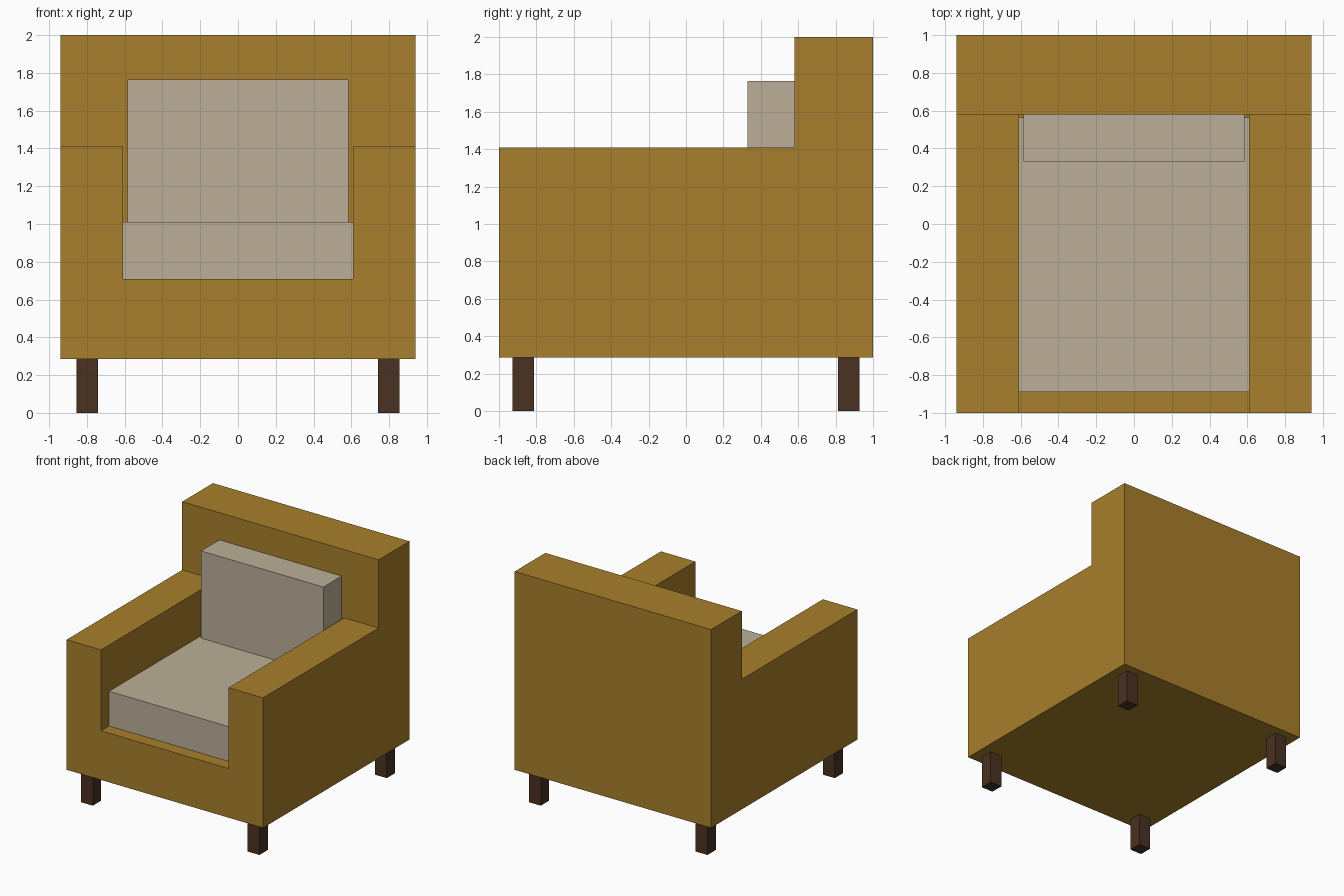
import bpy, bmesh

if "Cube" in bpy.data.objects:
    bpy.data.objects.remove(bpy.data.objects["Cube"])


def material(name, rgb):
    m = bpy.data.materials.new(name)
    m.diffuse_color = (*rgb, 1.0)
    m.use_nodes = True
    m.node_tree.nodes["Principled BSDF"].inputs["Base Color"].default_value = m.diffuse_color
    return m


gold = material("mustard fabric", (0.392, 0.212, 0.025))
cream = material("beige fabric", (0.503, 0.429, 0.314))
brown = material("dark wood", (0.067, 0.032, 0.016))


def add_object(name, bm, mat):
    bmesh.ops.recalc_face_normals(bm, faces=bm.faces)
    mesh = bpy.data.meshes.new(name)
    bm.to_mesh(mesh)
    bm.free()
    mesh.materials.append(mat)
    obj = bpy.data.objects.new(name, mesh)
    bpy.context.collection.objects.link(obj)
    return obj


def box(name, lo, hi, mat):
    bm = bmesh.new()
    bmesh.ops.create_cube(bm, size=1)
    for v in bm.verts:
        v.co = [(a + b) / 2 + c * (b - a) for a, b, c in zip(lo, hi, v.co)]
    return add_object(name, bm, mat)


# Body: one closed shell with base, arms and back
W, IN = 0.94, 0.61
BASE, DECK, ARM, TOP = 0.285, 0.71, 1.41, 2.0
FRONT, BACK_FACE, REAR = -1.0, 0.58, 1.0
bm = bmesh.new()
well = [(-W, ARM), (-IN, ARM), (-IN, DECK), (IN, DECK), (IN, ARM), (W, ARM)]


def row(points, y):
    return [bm.verts.new((x, y, z)) for x, z in points]


f = row(well, FRONT)                            # arm and deck outline, front
m = row(well, BACK_FACE)                        # same outline at the back rest
fl, fr = row([(-W, BASE), (W, BASE)], FRONT)
tl, tr = row([(-W, TOP), (W, TOP)], BACK_FACE)
bl, br, rl, rr = row([(-W, BASE), (W, BASE), (-W, TOP), (W, TOP)], REAR)
faces = [[fl] + f + [fr], m + [tr, tl],         # front, back rest
         [fl, f[0], m[0], tl, rl, bl],          # left side
         [fr, f[5], m[5], tr, rr, br],          # right side
         [tl, tr, rr, rl], [bl, br, rr, rl], [fl, fr, br, bl]]
faces += [[f[i], f[i + 1], m[i + 1], m[i]] for i in range(5)]
for verts in faces:
    bm.faces.new(verts)
add_object("armchair_body", bm, gold)

# Cushions
box("seat_cushion", (-IN, -0.89, DECK), (IN, 0.565, 1.01), cream)
box("back_cushion", (-0.585, 0.33, 1.01), (0.585, BACK_FACE, 1.765), cream)

# Legs
for side, x in (("left", -0.797), ("right", 0.797)):
    for end, y in (("front", -0.87), ("back", 0.87)):
        box(f"{end}_{side}_leg", (x - 0.057, y - 0.057, 0),
            (x + 0.057, y + 0.057, BASE), brown)
